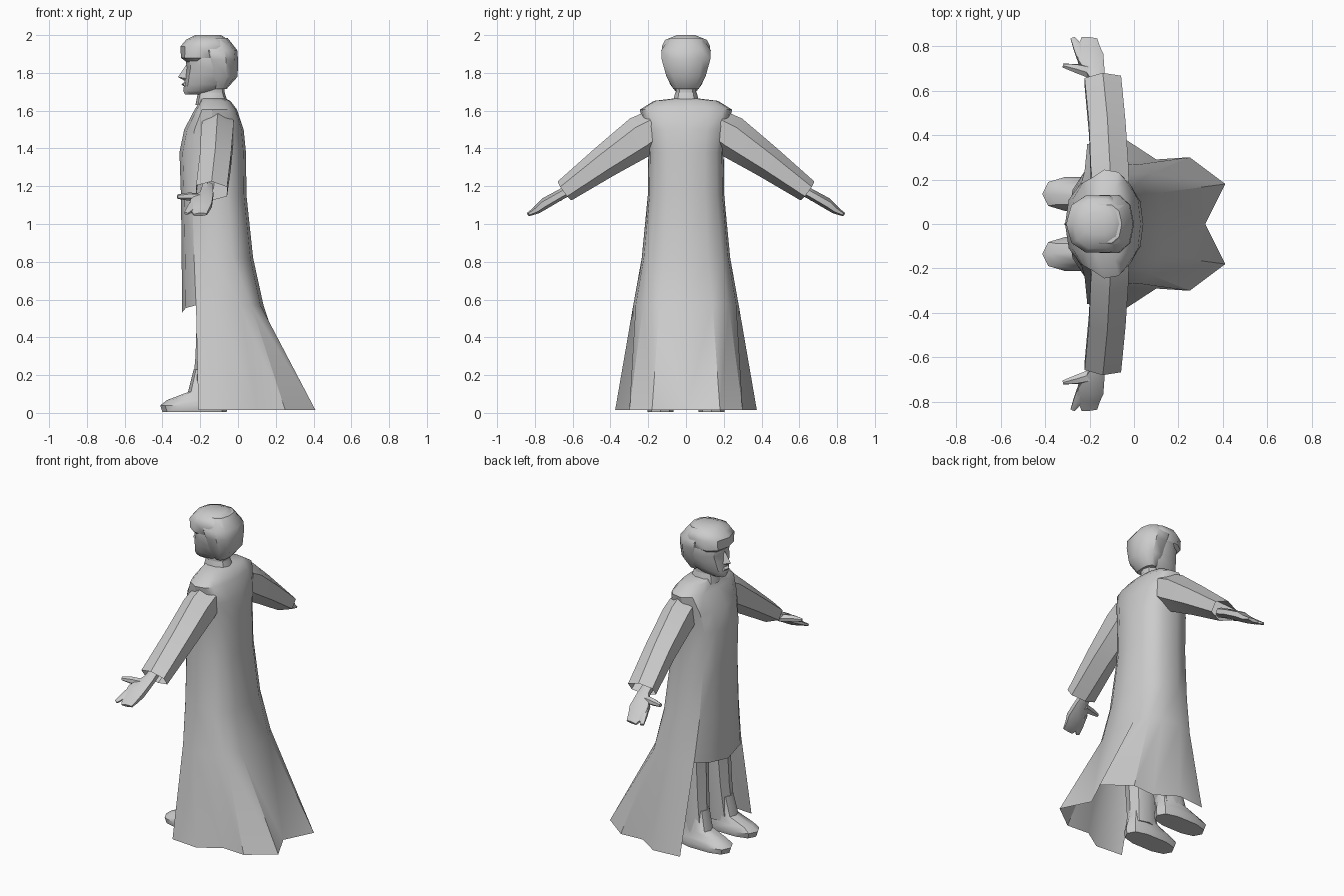
import bpy, bmesh
from math import sin, cos, radians, pi
from mathutils import Vector

if "Cube" in bpy.data.objects:
    bpy.data.objects.remove(bpy.data.objects["Cube"])


def finish(name, verts, faces, angle=40):
    mesh = bpy.data.meshes.new(name)
    mesh.from_pydata([tuple(v) for v in verts], [], faces)
    bm = bmesh.new()
    bm.from_mesh(mesh)
    bmesh.ops.remove_doubles(bm, verts=bm.verts, dist=0.0005)
    bmesh.ops.recalc_face_normals(bm, faces=bm.faces)
    bm.to_mesh(mesh)
    bm.free()
    ob = bpy.data.objects.new(name, mesh)
    bpy.context.collection.objects.link(ob)
    bpy.ops.object.select_all(action='DESELECT')
    ob.select_set(True)
    bpy.context.view_layer.objects.active = ob
    bpy.ops.object.shade_smooth_by_angle(angle=radians(angle))
    return ob


def loft(name, rings, caps=True):
    n = len(rings[0])
    faces = [(i * n + j, i * n + (j + 1) % n, (i + 1) * n + (j + 1) % n, (i + 1) * n + j)
             for i in range(len(rings) - 1) for j in range(n)]
    if caps:
        faces += [tuple(range(n)), tuple(range((len(rings) - 1) * n, len(rings) * n))]
    return finish(name, [v for r in rings for v in r], faces)


def both(name, rings, caps=True):
    loft("right_" + name, rings, caps)
    loft("left_" + name, [[(v[0], -v[1], v[2]) for v in r] for r in rings], caps)


def spow(v, p):
    return (1 if v >= 0 else -1) * abs(v) ** p


def oval(z, x0, x1, w, n=10, p=0.85, y=0):
    # horizontal ring between two x limits
    return [((x0 + x1) / 2 - (x1 - x0) / 2 * spow(cos(2 * pi * i / n), p),
             y + w * spow(sin(2 * pi * i / n), p), z) for i in range(n)]


def tube(path, n=6):
    # rings along a path of (x, y, z, half width in x, half thickness)
    pts = [Vector(p[:3]) for p in path]
    rings = []
    for i, p in enumerate(path):
        d = (pts[min(i + 1, len(pts) - 1)] - pts[max(i - 1, 0)]).normalized()
        side = Vector((1, 0, 0))
        side = (side - d * side.dot(d)).normalized()
        up = d.cross(side)
        rings.append([pts[i] + side * p[3] * cos(2 * pi * (k + .5) / n)
                      + up * p[4] * sin(2 * pi * (k + .5) / n) for k in range(n)])
    return rings


# Long coat: closed rings above, flared folded skirt open at the front below
angles = [0, 28, 54, 85, 110, 130, 155, 180]
levels = [(1.665, -.20, -.07, .06), (1.652, -.20, -.04, .17), (1.605, -.23, -.005, .245),
          (1.5, -.285, .03, .22), (1.38, -.31, .042, .2), (1.15, -.302, .045, .203),
          (0.82, -.298, .08, .235), (0.57, -.297, .135, .28)]
hem = [(-.21, .36), (-.03, .375), (.1, .29), (.25, .3), (.41, .18), (.32, 0)]
half = []
for z, xf, xb, w in levels:
    half.append([((xf + xb) / 2 - (xb - xf) / 2 * spow(cos(radians(a)), .8),
                  w * abs(sin(radians(a))) ** .8 if 0 < a < 180 else 0, z) for a in angles])
for k, z in ((0, .53), (1, .555)):
    half[-1][k] = (half[-1][k][0], half[-1][k][1], z)
half.append(half[-1][:2] + [(x, y, .015) for x, y in hem])
verts, faces, m = [], [], len(angles)
for s in (1, -1):
    base = len(verts)
    verts += [(x, s * y, z) for row in half for x, y, z in row]
    for i in range(len(half) - 1):
        for j in range(2 if i == len(half) - 2 else 0, m - 1):
            a = base + i * m + j
            faces.append((a, a + 1, a + m + 1, a + m))
finish("coat", verts, faces, 35)

# Collar and neck
loft("collar", [oval(1.63, -.225, -.05, .075), oval(1.695, -.212, -.07, .06)], False)
loft("neck", [oval(1.62, -.2, -.075, .055), oval(1.75, -.21, -.07, .055)])

# Head
loft("head", [oval(1.685, -.28, -.17, .035), oval(1.705, -.29, -.1, .06),
              oval(1.74, -.285, -.04, .088), oval(1.79, -.28, -.01, .108),
              oval(1.83, -.272, -.01, .122), oval(1.88, -.278, -.01, .128),
              oval(1.93, -.26, -.02, .12)])

# Hair: swept quiff in front and a cap over the back
loft("hair_quiff", [oval(1.855, -.27, -.1, .1), oval(1.88, -.302, -.06, .128),
                    oval(1.94, -.305, -.02, .134), oval(1.975, -.275, -.05, .115),
                    oval(2.0, -.225, -.09, .05)])
loft("hair_back", [oval(1.715, -.13, -.06, .07), oval(1.78, -.18, -.002, .108),
                   oval(1.87, -.2, 0, .134), oval(1.92, -.22, -.004, .137),
                   oval(1.985, -.2, -.055, .09)])

# Nose, lips
finish("nose", [(-.27, 0, 1.85), (-.318, 0, 1.778), (-.27, .024, 1.77), (-.27, -.024, 1.77),
                (-.28, 0, 1.757)],
       [(0, 1, 2), (0, 3, 1), (1, 4, 2), (1, 3, 4), (0, 2, 3), (2, 4, 3)])
loft("lips", [oval(1.73, -.29, -.25, .03, 6), oval(1.74, -.3, -.25, .025, 6),
              oval(1.75, -.285, -.25, .02, 6)])

# Sleeves, flat hexagonal tubes open at the cuff
both("sleeve", tube([(-.105, .16, 1.51, .095, .10), (-.11, .235, 1.465, .098, .112),
                     (-.12, .43, 1.33, .095, .088), (-.14, .643, 1.175, .095, .062)]), False)

# Hands: palm, finger groups and thumb
both("hand", tube([(-.16, .58, 1.2, .03, .03), (-.165, .66, 1.158, .04, .028),
                   (-.195, .745, 1.11, .068, .03), (-.205, .79, 1.075, .06, .022),
                   (-.2, .835, 1.05, .04, .01)]))
both("index_finger", tube([(-.225, .72, 1.12, .025, .02), (-.25, .79, 1.08, .025, .015),
                           (-.275, .835, 1.055, .012, .008)]))
both("thumb", tube([(-.19, .68, 1.14, .03, .022), (-.26, .7, 1.145, .022, .022),
                    (-.32, .712, 1.145, .01, .012)]))

# Trouser legs
both("trouser_leg", [oval(.08, -.245, -.08, .07, 8, y=.125), oval(.3, -.225, -.06, .078, 8, y=.115),
                     oval(.6, -.215, -.02, .09, 8, y=.105), oval(1.0, -.23, 0, .09, 8, y=.09)])

# Shoes: sole outline, rounded toe, ankle
both("shoe", [oval(0.005, -.40, -.06, .07, 10, .75, .135), oval(.04, -.412, -.055, .08, 10, .75, .135),
              oval(.068, -.375, -.06, .07, 10, .8, .133), oval(.11, -.265, -.07, .066, 10, .85, .128),
              oval(.23, -.235, -.08, .06, 10, .85, .12)])
